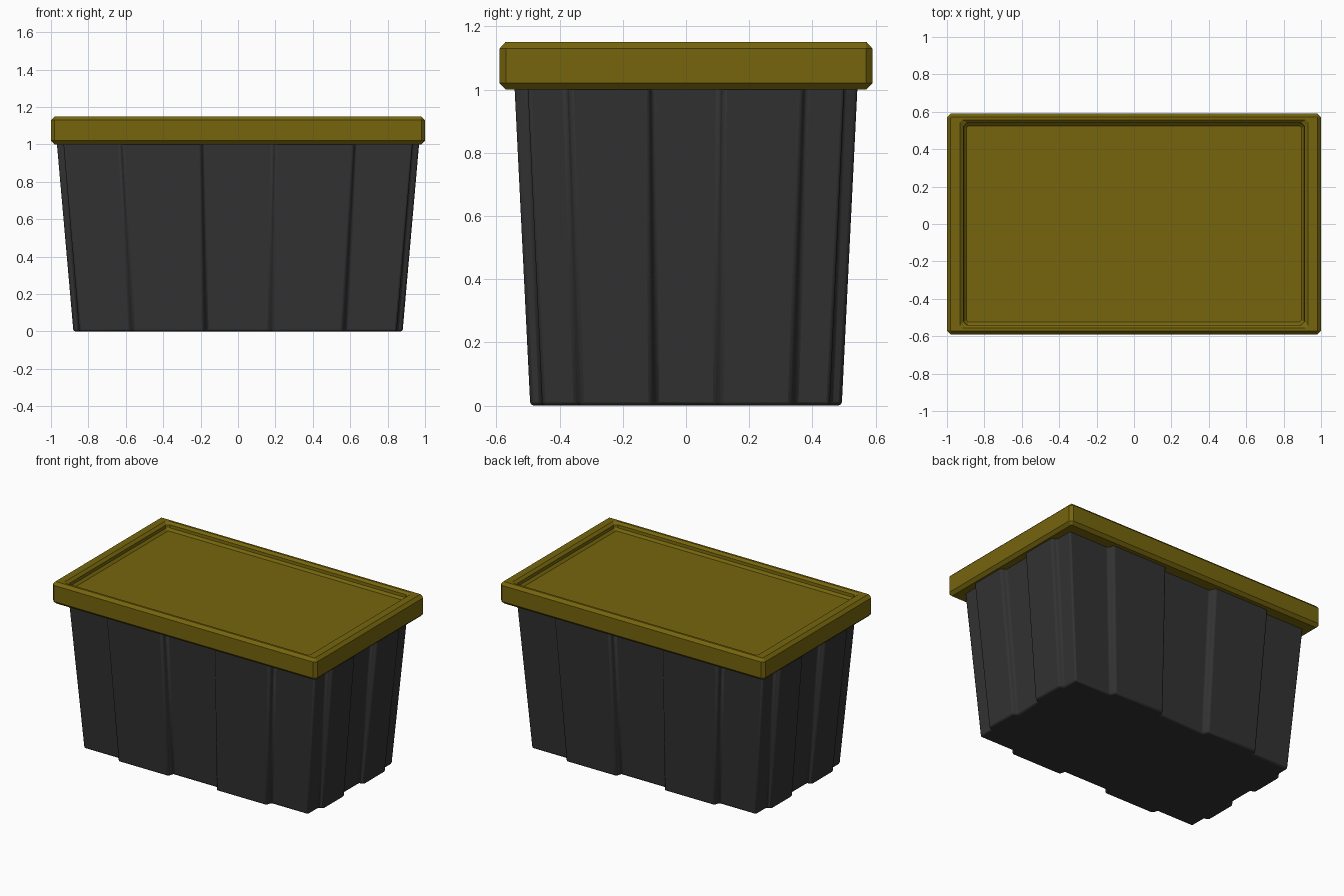
import bpy, bmesh

if "Cube" in bpy.data.objects:
    bpy.data.objects.remove(bpy.data.objects["Cube"])


def material(name, rgb):
    m = bpy.data.materials.new(name)
    m.diffuse_color = (*rgb, 1)
    m.use_nodes = True
    m.node_tree.nodes["Principled BSDF"].inputs["Base Color"].default_value = m.diffuse_color
    return m


def loft(name, loops, mat):
    """Skin a stack of matching closed loops and cap both ends."""
    bm = bmesh.new()
    rings = [[bm.verts.new(p) for p in loop] for loop in loops]
    n = len(rings[0])
    for a, b in zip(rings, rings[1:]):
        for i in range(n):
            j = (i + 1) % n
            bm.faces.new((a[i], a[j], b[j], b[i]))
    bm.faces.new(rings[0][::-1])
    bm.faces.new(rings[-1])
    bmesh.ops.recalc_face_normals(bm, faces=bm.faces[:])
    me = bpy.data.meshes.new(name)
    bm.to_mesh(me)
    bm.free()
    me.materials.append(mat)
    ob = bpy.data.objects.new(name, me)
    bpy.context.collection.objects.link(ob)
    return ob


def mirrored(quarter):
    """Complete a counter-clockwise outline from its +x +y quarter."""
    half = quarter + [(-x, y) for x, y in reversed(quarter)]
    return half + [(-x, -y) for x, y in half]


def rect(hx, hy, c, z):
    return [(x, y, z) for x, y in mirrored([(hx, hy - c), (hx - c, hy)])]


# Tub: stepped panel outline, tapering towards the floor
quarter = [(0.848, 0.096), (0.88, 0.108), (0.88, 0.333), (0.848, 0.345),
           (0.848, 0.455), (0.573, 0.455), (0.56, 0.493), (0.182, 0.493), (0.169, 0.455)]
outline = mirrored(quarter)
top_z = 1.04
tub = loft("tub", [[(x * s, y * s, z) for x, y in outline]
                   for z, s in ((0, 1), (top_z, 1 + 0.1 * top_z))],
           material("dark_plastic", (0.032, 0.032, 0.032)))
bev = tub.modifiers.new("soft_edges", 'BEVEL')
bev.width = 0.011
bev.segments = 2
bev.limit_method = 'ANGLE'
bpy.context.view_layer.objects.active = tub
tub.select_set(True)
bpy.ops.object.shade_smooth_by_angle()

# Lid: chamfered slab with a shallow recess in its top
loft("lid", [rect(0.98, 0.57, 0.003, 1.0),
             rect(1.0, 0.59, 0.02, 1.02),
             rect(1.0, 0.59, 0.02, 1.13),
             rect(0.98, 0.572, 0.003, 1.15),
             rect(0.93, 0.557, 0.012, 1.15),
             rect(0.912, 0.541, 0.02, 1.135),
             rect(0.910, 0.539, 0.02, 1.115),
             rect(0.895, 0.524, 0.008, 1.10)],
     material("olive_plastic", (0.18, 0.13, 0.004)))
